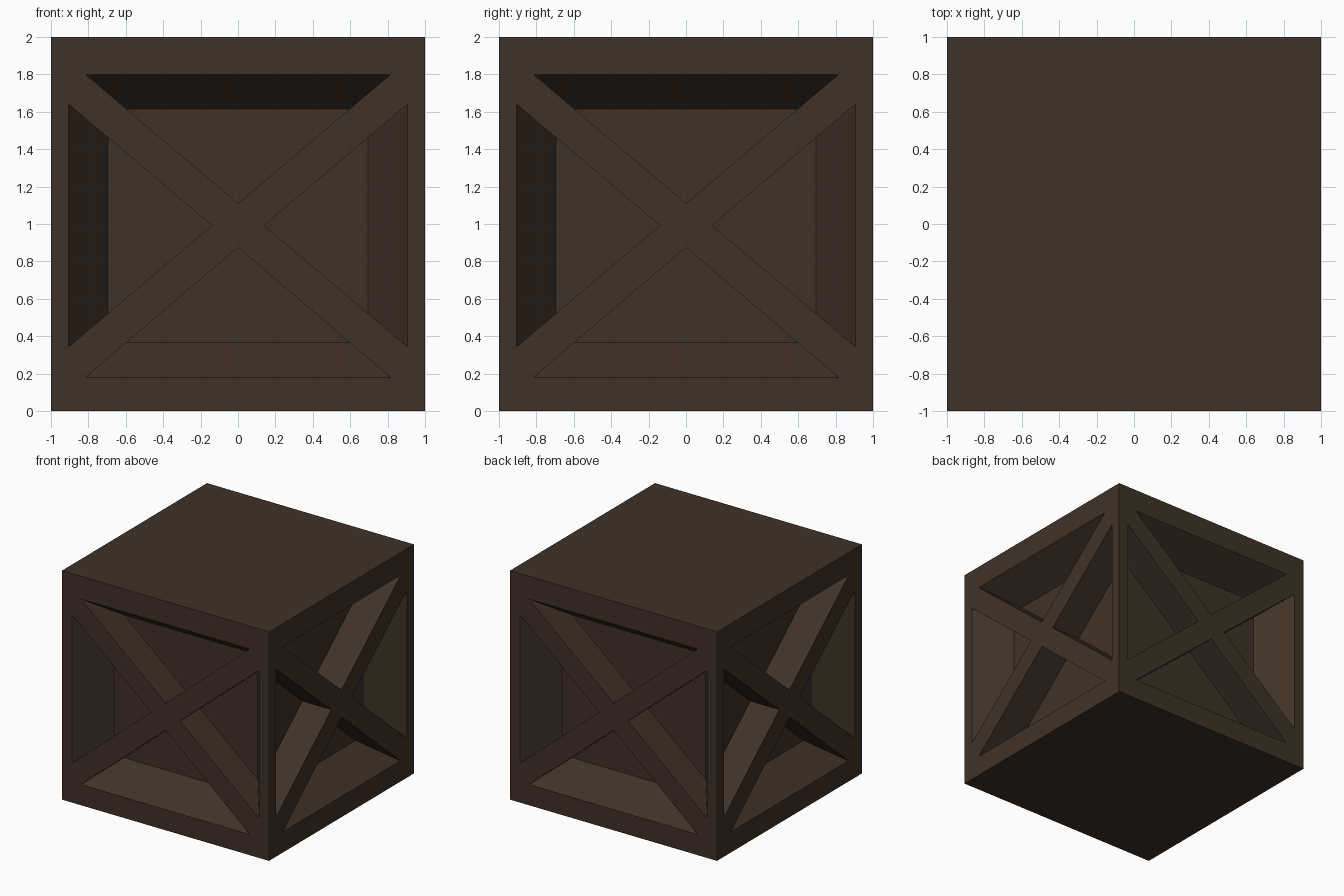
import bpy, bmesh, math
from mathutils import Matrix, Vector

if "Cube" in bpy.data.objects:
    bpy.data.objects.remove(bpy.data.objects["Cube"])

DEPTH = 0.28     # recess depth of the inner panels
OVER = 0.05      # how far cutters stick out of the surface

wood = bpy.data.materials.new("dark brown wood")
wood.diffuse_color = (0.051, 0.031, 0.0195, 1.0)
wood.use_nodes = True
wood.node_tree.nodes["Principled BSDF"].inputs["Base Color"].default_value = wood.diffuse_color


def new_object(name, bm):
    bmesh.ops.recalc_face_normals(bm, faces=bm.faces)
    mesh = bpy.data.meshes.new(name)
    bm.to_mesh(mesh)
    bm.free()
    mesh.materials.append(wood)
    ob = bpy.data.objects.new(name, mesh)
    bpy.context.collection.objects.link(ob)
    return ob


def add_pocket(bm, a, b, apex, back, turn):
    """Triangular recess: base edge a-b slopes inwards to the panel, the two
    brace sides go straight in. back = fraction of the way to the apex."""
    a, b, apex = Vector(a), Vector(b), Vector(apex)
    out = -back * OVER / DEPTH
    rings = []
    for t, y in ((out, -1 - OVER), (back, -1 + DEPTH)):
        pts = (a.lerp(apex, t), b.lerp(apex, t), apex)
        rings.append([bm.verts.new(turn @ Vector((p.x, y, p.y))) for p in pts])
    front, rear = rings
    bm.faces.new(front)
    bm.faces.new(rear[::-1])
    for i in range(3):
        j = (i + 1) % 3
        bm.faces.new((front[i], rear[i], rear[j], front[j]))


# solid crate block
bm = bmesh.new()
bmesh.ops.create_cube(bm, size=2, matrix=Matrix.Translation((0, 0, 1)))
crate = new_object("crate", bm)

# four triangular recesses on each side leave the frame and crossed braces
bm = bmesh.new()
for k in range(4):
    turn = Matrix.Rotation(k * math.pi / 2, 3, 'Z')
    add_pocket(bm, (-0.815, 1.80), (0.815, 1.80), (0, 1.11), 0.27, turn)
    add_pocket(bm, (-0.815, 0.18), (0.815, 0.18), (0, 0.875), 0.27, turn)
    for s in (-1, 1):
        add_pocket(bm, (s * 0.905, 1.64), (s * 0.905, 0.345), (s * 0.14, 0.992), 0.275, turn)
cutter = new_object("recess_cutter", bm)
cutter.hide_render = True

cut = crate.modifiers.new("recesses", 'BOOLEAN')
cut.operation = 'DIFFERENCE'
cut.solver = 'EXACT'
cut.object = cutter
bpy.context.view_layer.objects.active = crate
crate.select_set(True)
bpy.ops.object.modifier_apply(modifier=cut.name)
bpy.data.objects.remove(cutter)
